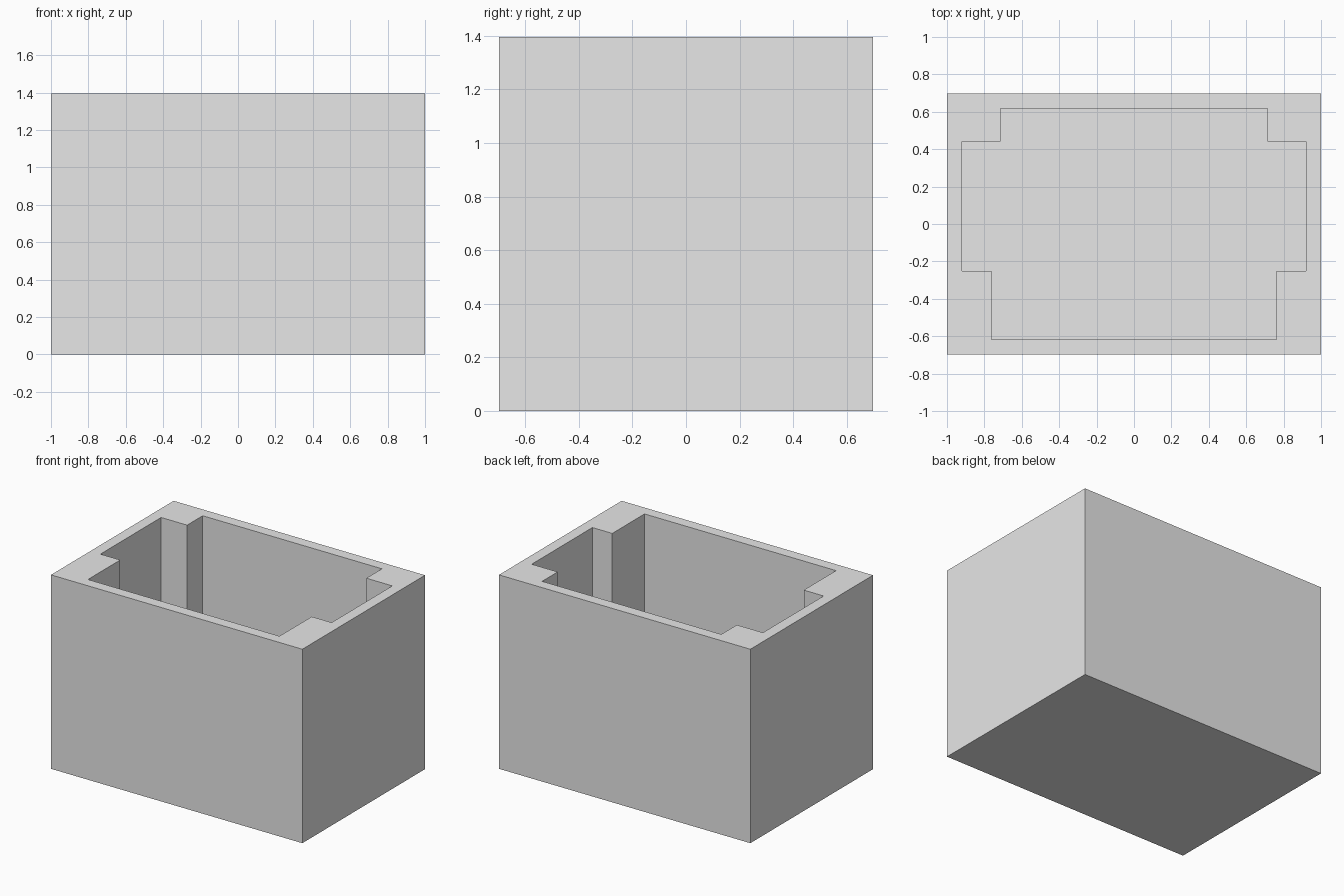
import bpy
import bmesh

cube = bpy.data.objects.get("Cube")
if cube:
    bpy.data.objects.remove(cube, do_unlink=True)

HALF_X, HALF_Y, HEIGHT = 1.0, 0.697, 1.395
WALL = 0.08
FLOOR = 0.08

# Plain grey material
grey = bpy.data.materials.new("light_grey")
grey.use_nodes = True
colour = (0.8, 0.8, 0.8, 1.0)
grey.diffuse_color = colour
grey.node_tree.nodes["Principled BSDF"].inputs["Base Color"].default_value = colour

# Half of the cavity outline, front to back, then mirrored across x
inner_x, inner_y = HALF_X - WALL, HALF_Y - WALL
half = [(0.762, -inner_y), (0.762, -0.25), (inner_x, -0.25),
        (inner_x, 0.44), (0.713, 0.44), (0.713, inner_y)]
cavity = half + [(-x, y) for x, y in reversed(half)]
outer = [(-HALF_X, -HALF_Y), (HALF_X, -HALF_Y), (HALF_X, HALF_Y), (-HALF_X, HALF_Y)]

bm = bmesh.new()


def ring(outline, z):
    return [bm.verts.new((x, y, z)) for x, y in outline]


def walls(low, high):
    for i in range(len(low)):
        j = (i + 1) % len(low)
        bm.faces.new((low[i], low[j], high[j], high[i]))


def loop_edges(verts):
    return [bm.edges.get((verts[i - 1], verts[i])) for i in range(len(verts))]


# Outer shell and base
outer_low, outer_top = ring(outer, 0), ring(outer, HEIGHT)
walls(outer_low, outer_top)
bm.faces.new(outer_low)

# Stepped cavity and its floor
cavity_low, cavity_top = ring(cavity, FLOOR), ring(cavity, HEIGHT)
walls(cavity_low, cavity_top)
bm.faces.new(cavity_low)

# Flat rim between the two outlines
bmesh.ops.triangle_fill(bm, edges=loop_edges(outer_top) + loop_edges(cavity_top),
                        use_beauty=True, normal=(0, 0, 1))
bmesh.ops.recalc_face_normals(bm, faces=bm.faces)
bmesh.ops.dissolve_limit(bm, angle_limit=0.01, verts=bm.verts, edges=bm.edges)

mesh = bpy.data.meshes.new("open_box")
bm.to_mesh(mesh)
bm.free()
mesh.materials.append(grey)
box = bpy.data.objects.new("open_box", mesh)
bpy.context.collection.objects.link(box)
